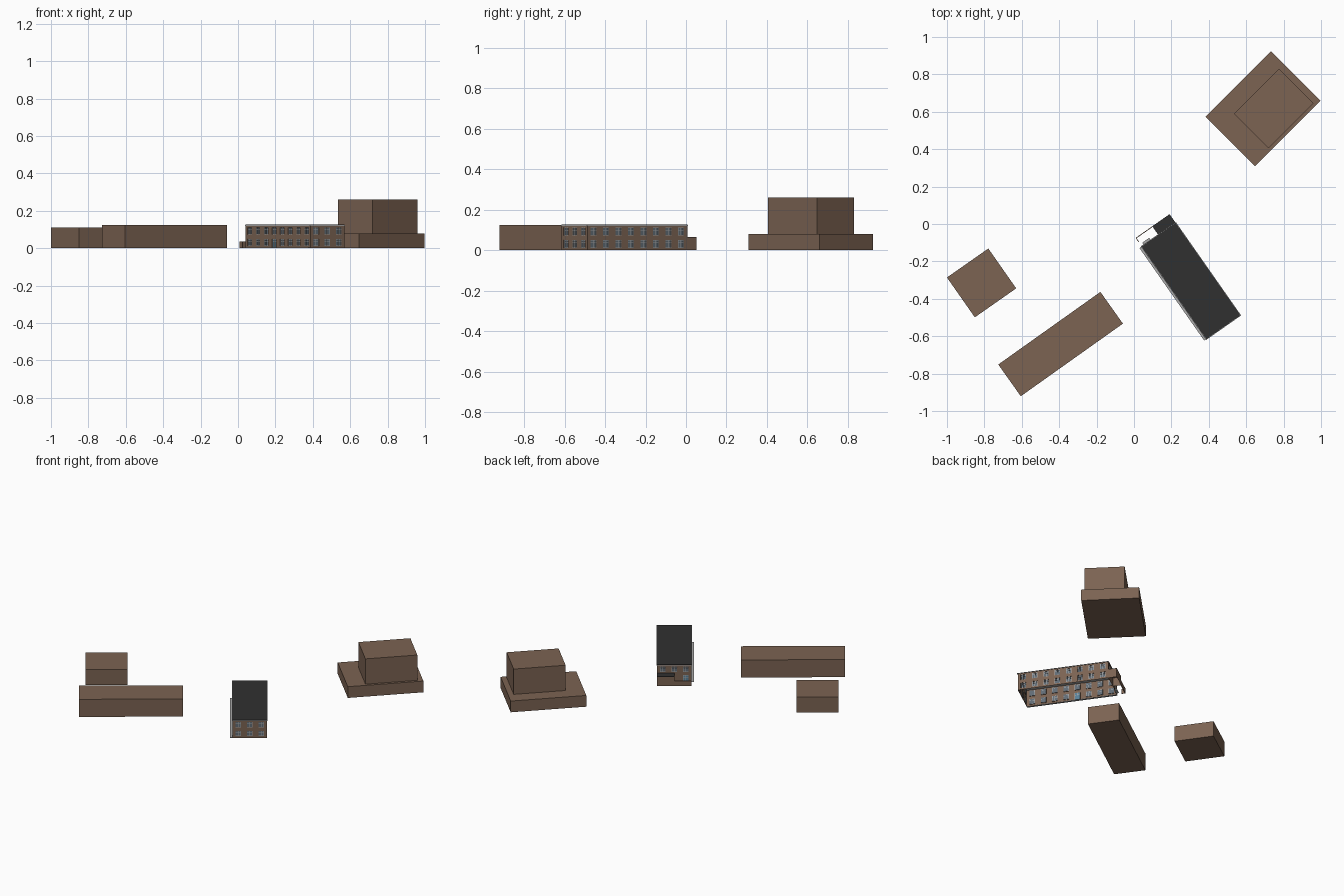
import bpy, bmesh, math
from mathutils import Vector, Matrix

if "Cube" in bpy.data.objects:
    bpy.data.objects.remove(bpy.data.objects["Cube"])


def material(name, r, g, b):
    m = bpy.data.materials.new(name)
    m.diffuse_color = (r, g, b, 1)
    m.use_nodes = True
    m.node_tree.nodes["Principled BSDF"].inputs["Base Color"].default_value = m.diffuse_color
    return m


BROWN = material("brown_wall", 0.20, 0.125, 0.085)
DARK = material("dark_roof", 0.03, 0.03, 0.03)
GREY = material("light_grey", 0.40, 0.40, 0.40)
GLASS = material("glass", 0.12, 0.15, 0.18)
BLUE = material("blue_door", 0.10, 0.22, 0.32)
ANGLE = math.radians(35)


def finish(bm, name, mat, angle=ANGLE, loc=(0, 0, 0), normals=True):
    if normals:
        bmesh.ops.recalc_face_normals(bm, faces=bm.faces[:])
    me = bpy.data.meshes.new(name)
    bm.to_mesh(me)
    bm.free()
    me.materials.append(mat)
    ob = bpy.data.objects.new(name, me)
    ob.location = loc
    ob.rotation_euler.z = angle
    bpy.context.collection.objects.link(ob)
    return ob


def add_box(bm, lo, hi, to=lambda a, b, c: (a, b, c)):
    """Box between two corners, mapped through a wall frame."""
    r = bmesh.ops.create_cube(bm, size=1)
    for v in r["verts"]:
        v.co = Vector(to(*[h if c > 0 else l for c, l, h in zip(v.co, lo, hi)]))
    return r["verts"]


def block(name, x, y, lx, ly, z0, z1, deg):
    bm = bmesh.new()
    add_box(bm, (-lx / 2, -ly / 2, z0), (lx / 2, ly / 2, z1))
    finish(bm, name, BROWN, math.radians(deg), (x, y, 0))


def slab(name, mat, lo, hi, open_bottom=False):
    bm = bmesh.new()
    add_box(bm, lo, hi)
    bmesh.ops.recalc_face_normals(bm, faces=bm.faces[:])
    if open_bottom:
        bottom = [f for f in bm.faces if f.normal.z < -0.9]
        bmesh.ops.delete(bm, geom=bottom, context='FACES')
    finish(bm, name, mat, normals=False)


# Neighbouring plain blocks
block("small_block", -0.815, -0.315, 0.27, 0.26, 0, 0.11, 35)
block("long_block", -0.3925, -0.642, 0.67, 0.208, 0, 0.125, 35.4)
block("podium", 0.69, 0.617, 0.495, 0.375, 0, 0.08, 45)
block("tower", 0.747, 0.618, 0.34, 0.26, 0.08, 0.26, 45)

# Main building, laid out in a frame turned by ANGLE
U0, U1, V0, V1 = -0.036, 0.186, -0.726, -0.122
WALL_H, OPEN_W, DEPTH = 0.121, 0.036, 0.005
LOW, HIGH = (0.012, 0.050), (0.073, 0.112)
walls, frames, glass, doors = (bmesh.new() for _ in range(4))


def facade(start, end, count, door_cols=(), blank_cols=()):
    start, end = Vector(start), Vector(end)
    along = (end - start).normalized()
    out = Vector((along.y, -along.x))
    pitch = (end - start).length / count

    def to(s, z, d):
        p = start + along * s + out * d
        return (p.x, p.y, z)

    def quad(bm, *pts):
        bm.faces.new([bm.verts.new(to(*p)) for p in pts])

    for i in range(count):
        s0, s1 = i * pitch, (i + 1) * pitch
        a, b = (s0 + s1 - OPEN_W) / 2, (s0 + s1 + OPEN_W) / 2
        # piers beside the openings
        for l, r in ((s0, a), (b, s1)):
            quad(walls, (l, 0, 0), (r, 0, 0), (r, WALL_H, 0), (l, WALL_H, 0))
        openings = [HIGH] if i in blank_cols else [LOW, HIGH]
        z = 0
        for o in openings:
            door = i in door_cols and o is LOW
            lo, hi = (0, o[1]) if door else o
            if lo > z:
                quad(walls, (a, z, 0), (b, z, 0), (b, lo, 0), (a, lo, 0))
            z = hi
            # reveals
            ring = [(a, lo), (b, lo), (b, hi), (a, hi)]
            for p, q in zip(ring, ring[1:] + ring[:1]):
                quad(walls, (*p, 0), (*p, -DEPTH), (*q, -DEPTH), (*q, 0))
            # pane, frame and glazing bars
            quad(doors if door else glass, *[(*p, -DEPTH) for p in ring])
            t, m, bar = 0.0022, (a + b) / 2, lo + (hi - lo) * 0.68
            for x0, x1, h0, h1 in ((a, a + t, lo, hi), (b - t, b, lo, hi),
                                   (a, b, lo, lo + t), (a, b, hi - t, hi),
                                   (m - t / 2, m + t / 2, lo, hi),
                                   (a, b, bar - t / 2, bar + t / 2)):
                add_box(frames, (x0, h0, -DEPTH), (x1, h1, -0.002), to)
        quad(walls, (a, z, 0), (b, z, 0), (b, WALL_H, 0), (a, WALL_H, 0))


facade((U0, V1), (U0, V0), 8, door_cols=(3,))
facade((U0, V0), (U1, V0), 3)
facade((U1, V0), (U1, V1), 8)
facade((U1, V1), (U0, V1), 3, door_cols=(2,), blank_cols=(0, 1))
bmesh.ops.remove_doubles(walls, verts=walls.verts[:], dist=0.00005)
finish(walls, "main_walls", BROWN, normals=False)
finish(frames, "window_frames", GREY)
finish(glass, "window_panes", GLASS, normals=False)
finish(doors, "entrance_doors", BLUE, normals=False)

# Roof: grey coping with a dark covering
slab("roof_coping", GREY, (U0 - 0.003, V0 - 0.003, 0.120), (U1 + 0.003, V1 + 0.003, 0.124))
slab("roof_covering", DARK, (U0, V0, 0.124), (U1, V1, 0.126))

# Ground strip along the long side
slab("ground_strip", GREY, (U0 - 0.014, V0, 0), (U0, V1, 0.003))

# End annex with dark roof
A, AV = 0.073, -0.066
slab("annex_walls", BROWN, (A, V1, 0), (U1, AV, 0.062), True)
slab("annex_roof", DARK, (A, V1, 0.062), (U1, AV, 0.065))

# Low wall round the open porch
porch = bmesh.new()
add_box(porch, (U0, AV - 0.004, 0), (A, AV, 0.035))
add_box(porch, (U0, V1 + 0.03, 0), (U0 + 0.004, AV - 0.004, 0.035))
finish(porch, "porch_wall", BROWN)

# Entrance step by the porch door
slab("porch_step", GREY, (U0 + 0.015, V1, 0), (U0 + 0.06, V1 + 0.015, 0.005))
